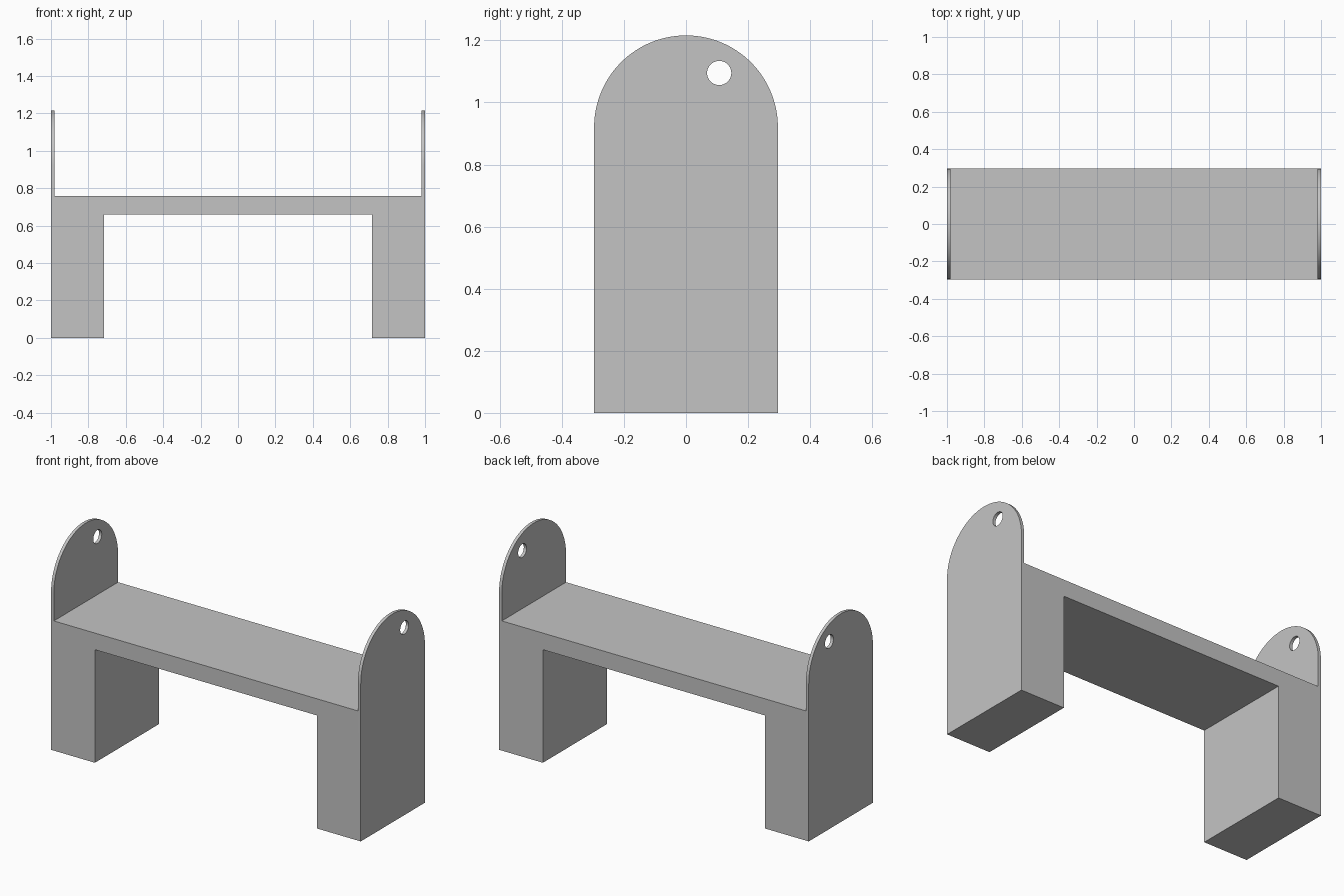
import bpy
import bmesh
from math import sin, cos, pi, radians
from mathutils import Vector

if "Cube" in bpy.data.objects:
    bpy.data.objects.remove(bpy.data.objects["Cube"], do_unlink=True)

HALF_DEPTH = 0.296
HEIGHT = 1.216
SEAT_TOP, SEAT_UNDER = 0.757, 0.66
LEG_INNER, PANEL_INNER = 0.717, 0.982

grey = bpy.data.materials.new("plain grey")
grey.use_nodes = True
colour = (0.55, 0.55, 0.55, 1)
grey.diffuse_color = colour
grey.node_tree.nodes["Principled BSDF"].inputs["Base Color"].default_value = colour


def prism(name, points, direction):
    """Extrude a closed outline along a direction."""
    mesh = bpy.data.meshes.new(name)
    bm = bmesh.new()
    face = bm.faces.new([bm.verts.new(p) for p in points])
    out = bmesh.ops.extrude_face_region(bm, geom=[face])
    moved = [g for g in out["geom"] if isinstance(g, bmesh.types.BMVert)]
    bmesh.ops.translate(bm, verts=moved, vec=Vector(direction))
    bmesh.ops.recalc_face_normals(bm, faces=bm.faces)
    bm.to_mesh(mesh)
    bm.free()
    mesh.materials.append(grey)
    obj = bpy.data.objects.new(name, mesh)
    bpy.context.collection.objects.link(obj)
    return obj


def arc(y, z, radius, start, end, steps):
    return [(y + radius * cos(start + (end - start) * i / steps),
             z + radius * sin(start + (end - start) * i / steps))
            for i in range(steps + 1)]


# Front profile: legs, seat slab and thin end panels in one outline
half = [(LEG_INNER, SEAT_UNDER), (LEG_INNER, 0), (1, 0), (1, HEIGHT + 0.1),
        (PANEL_INNER, HEIGHT + 0.1), (PANEL_INNER, SEAT_TOP)]
outline = half + [(-x, z) for x, z in reversed(half)]
bench = prism("bench", [(x, -0.5, z) for x, z in outline], (0, 1, 0))

# Side profile: straight sides with a rounded top
side = [(-HALF_DEPTH, -0.2), (HALF_DEPTH, -0.2)]
side += arc(0, HEIGHT - HALF_DEPTH, HALF_DEPTH, 0, pi, 64)
arch_cutter = prism("arch_cutter", [(-1.5, y, z) for y, z in side], (3, 0, 0))

# Round hole through both end panels
hole = arc(0.107, 1.095, 0.039, 0, 2 * pi, 40)[:-1]
hole_cutter = prism("hole_cutter", [(-1.5, y, z) for y, z in hole], (3, 0, 0))

for cutter, operation in ((arch_cutter, 'INTERSECT'), (hole_cutter, 'DIFFERENCE')):
    cutter.hide_render = True
    mod = bench.modifiers.new(cutter.name, 'BOOLEAN')
    mod.object = cutter
    mod.operation = operation
    mod.solver = 'EXACT'

# Bake the cuts and drop the helpers
bpy.context.view_layer.update()
depsgraph = bpy.context.evaluated_depsgraph_get()
baked = bpy.data.meshes.new_from_object(bench.evaluated_get(depsgraph))
bench.modifiers.clear()
bench.data = baked
for cutter in (arch_cutter, hole_cutter):
    bpy.data.objects.remove(cutter, do_unlink=True)

# Smooth the curved edges, keep corners crisp
bpy.ops.object.select_all(action='DESELECT')
bench.select_set(True)
bpy.context.view_layer.objects.active = bench
bpy.ops.object.shade_smooth_by_angle(angle=radians(30))
